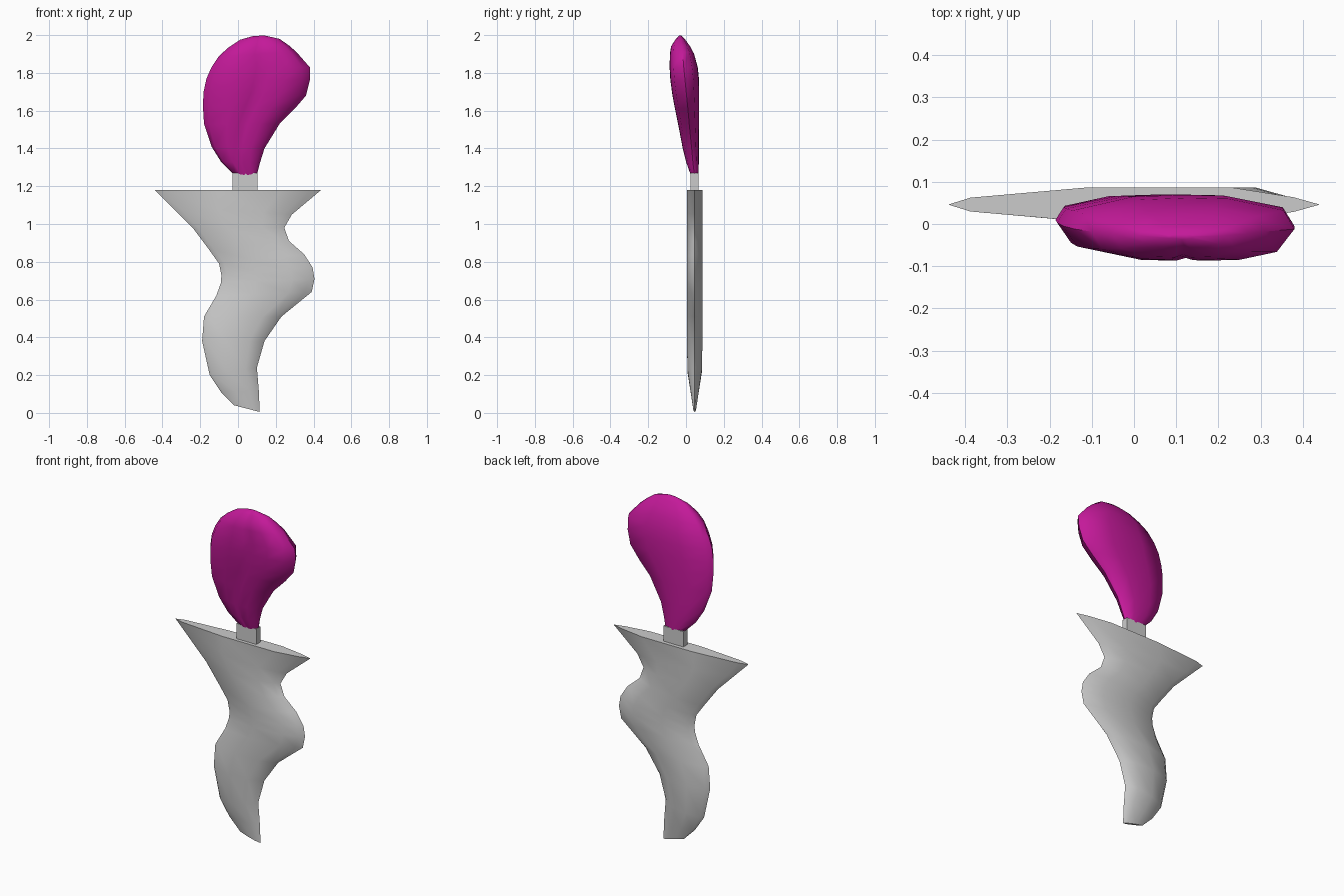
import bpy, bmesh

if "Cube" in bpy.data.objects:
    bpy.data.objects.remove(bpy.data.objects["Cube"])


def finish(name, bm, mat=None, smooth=True, angle=0.7):
    bmesh.ops.recalc_face_normals(bm, faces=bm.faces)
    mesh = bpy.data.meshes.new(name)
    bm.to_mesh(mesh)
    bm.free()
    obj = bpy.data.objects.new(name, mesh)
    bpy.context.collection.objects.link(obj)
    if mat:
        mesh.materials.append(mat)
    if smooth:
        bpy.ops.object.select_all(action='DESELECT')
        obj.select_set(True)
        bpy.context.view_layer.objects.active = obj
        bpy.ops.object.shade_smooth_by_angle(angle=angle)
    return obj


def loft(name, sections, front, back, mat=None, angle=0.7):
    """Skin rings given as (x left, z left, x right, z right, y edge, y front, y back)."""
    bm = bmesh.new()
    rings = []
    for xl, zl, xr, zr, ye, yf, yb in sections:
        pts = [(0, ye)] + [(u, ye + (yf - ye) * k) for u, k in front]
        pts += [(1, ye)] + [(u, ye + (yb - ye) * k) for u, k in reversed(back)]
        rings.append([bm.verts.new((xl + (xr - xl) * u, y, zl + (zr - zl) * u))
                      for u, y in pts])
    n = len(rings[0])
    for a, b in zip(rings, rings[1:]):
        for i in range(n):
            j = (i + 1) % n
            bm.faces.new((a[i], a[j], b[j], b[i]))
    bm.faces.new(rings[0])
    bm.faces.new(rings[-1])
    return finish(name, bm, mat, angle=angle)


# wavy blade with bevelled edges, thinning to the tip
blade_outline = [
    (-.44, 1.18, .44, 1.18, .041), (-.35, 1.09, .285, 1.05, .041),
    (-.24, .98, .245, .98, .041), (-.15, .86, .27, .91, .041),
    (-.10, .79, .35, .84, .041), (-.088, .73, .395, .77, .041),
    (-.09, .69, .405, .71, .041), (-.115, .62, .39, .64, .041),
    (-.18, .51, .23, .51, .041), (-.19, .38, .14, .38, .041),
    (-.15, .20, .10, .24, .038), (-.09, .11, .11, .12, .022),
    (-.02, .04, .115, .005, .007)]
blade_side = [(.06, .4), (.38, 1), (.76, 1), (.93, .42)]
loft("blade", [(a, b, c, d, .046, .046 - h, .046 + h) for a, b, c, d, h in blade_outline],
     blade_side, blade_side)

# square neck between blade and handle
bm = bmesh.new()
bmesh.ops.create_cube(bm, size=1)
bmesh.ops.scale(bm, vec=(.13, .04, .10), verts=bm.verts)
bmesh.ops.translate(bm, vec=(.037, .045, 1.22), verts=bm.verts)
finish("neck", bm, smooth=False)

# bulbous leaning handle with a shallow groove down the middle
magenta = bpy.data.materials.new("magenta")
magenta.diffuse_color = (.55, .01, .32, 1)
magenta.use_nodes = True
magenta.node_tree.nodes["Principled BSDF"].inputs["Base Color"].default_value = magenta.diffuse_color
handle_sections = [
    (-.02, 1.26, .10, 1.26, .045, .025, .065),
    (-.09, 1.33, .115, 1.32, .037, .002, .068),
    (-.14, 1.41, .14, 1.40, .030, -.018, .068),
    (-.18, 1.53, .22, 1.53, .017, -.042, .069),
    (-.186, 1.63, .30, 1.61, .010, -.060, .070),
    (-.182, 1.70, .36, 1.68, .003, -.073, .070),
    (-.167, 1.77, .38, 1.76, -.005, -.083, .069),
    (-.14, 1.83, .38, 1.83, -.012, -.087, .062),
    (-.10, 1.89, .31, 1.91, -.018, -.085, .043),
    (-.05, 1.935, .27, 1.945, -.023, -.079, .022),
    (.01, 1.975, .22, 1.98, -.027, -.055, -.005),
    (.08, 1.995, .14, 1.998, -.03, -.036, -.024)]
front = [(.06, .62), (.30, .97), (.46, 1), (.52, .88), (.58, 1), (.75, .97), (.92, .72)]
back = [(.04, .5), (.30, .94), (.52, 1), (.70, .97), (.95, .6)]
loft("handle", handle_sections, front, back, magenta, 0.9)
